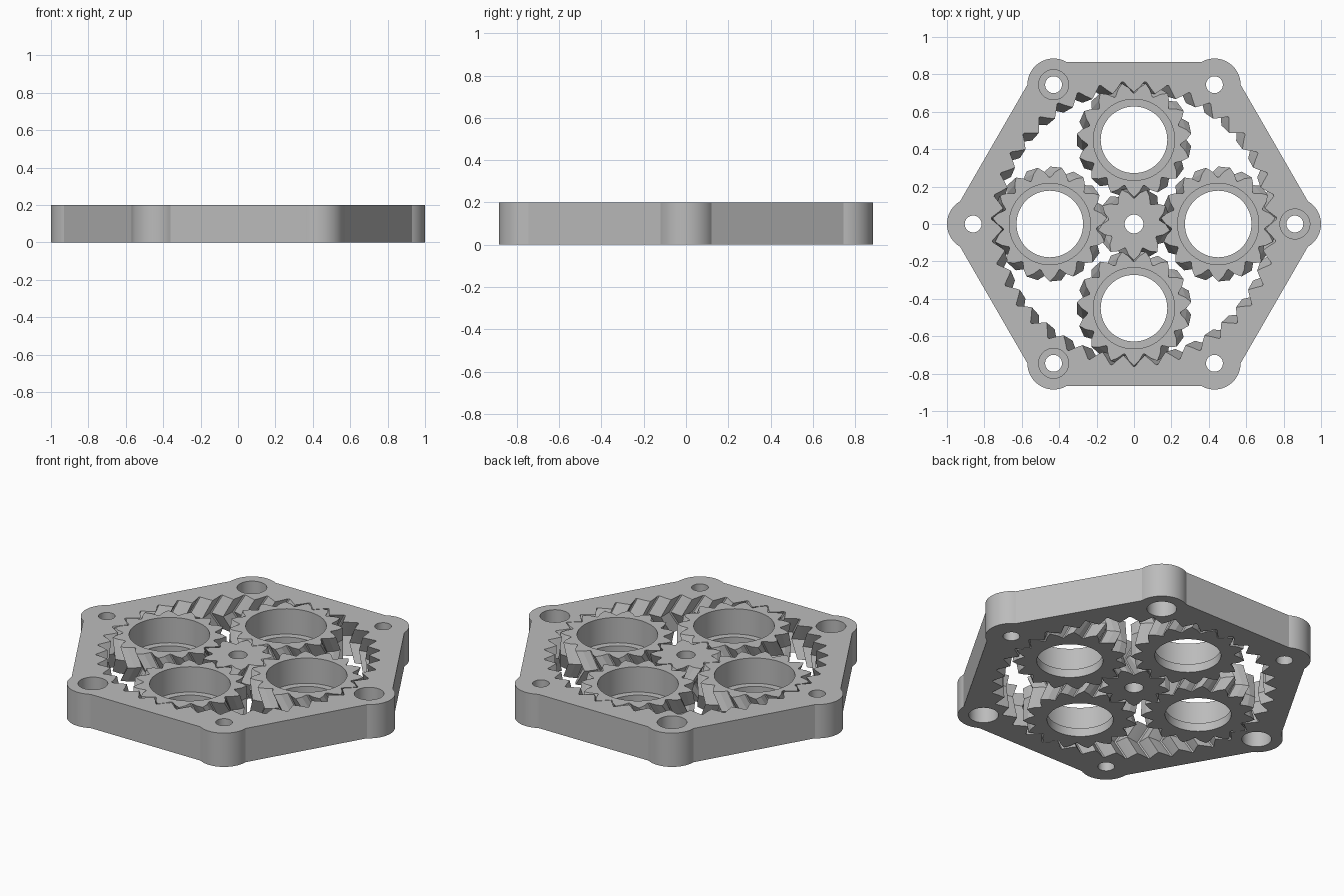
import bpy, bmesh
from math import pi, sin, cos, tan, radians

if "Cube" in bpy.data.objects:
    bpy.data.objects.remove(bpy.data.objects["Cube"])

HEIGHT = 0.2
ORBIT = 0.45                      # distance from sun centre to planet centre
SUN, PLANET = 9, 15               # tooth counts
RING = SUN + 2 * PLANET
MODULE = ORBIT / (SUN + PLANET)   # pitch radius per tooth
HELIX = radians(30)

grey = bpy.data.materials.new("grey plastic")
grey.use_nodes = True
grey.diffuse_color = (0.5, 0.5, 0.5, 1)
grey.node_tree.nodes["Principled BSDF"].inputs["Base Color"].default_value = (0.5, 0.5, 0.5, 1)


def circle(radius, z, x=0, y=0, steps=64):
    return [(x + radius * cos(2 * pi * i / steps), y + radius * sin(2 * pi * i / steps), z)
            for i in range(steps)]


def tooth_ring(teeth, phase, z, tip, root):
    """One cross-section of pointed teeth with slightly rounded flanks."""
    r, pitch = MODULE * teeth, 2 * pi / teeth
    steps = [(0, r + tip), (0.24, r), (0.46, r + root), (0.54, r + root), (0.76, r)]
    return [(rad * cos(phase + (k + f) * pitch), rad * sin(phase + (k + f) * pitch), z)
            for k in range(teeth) for f, rad in steps]


def herringbone(teeth, phase, hand, tip, root):
    """Tooth wall that twists to mid height and back again."""
    twist = hand * tan(HELIX) * HEIGHT / 2 / (MODULE * teeth)
    return [tooth_ring(teeth, phase, 0, tip, root),
            tooth_ring(teeth, phase + twist, HEIGHT / 2, tip, root),
            tooth_ring(teeth, phase, HEIGHT, tip, root)]


def bore(levels, x=0, y=0):
    """Stepped hole from (radius, z) pairs."""
    return [circle(r, z, x, y) for r, z in levels]


def build(name, walls, location=(0, 0, 0)):
    """Skin each wall, then cap the bottom and top around the holes."""
    bm = bmesh.new()
    caps = ([], [])
    for wall in walls:
        rings = [[bm.verts.new(p) for p in ring] for ring in wall]
        n = len(rings[0])
        for low, high in zip(rings, rings[1:]):
            for i in range(n):
                j = (i + 1) % n
                bm.faces.new((low[i], low[j], high[j], high[i]))
        for cap, ring in zip(caps, (rings[0], rings[-1])):
            cap += [bm.edges.get((ring[i], ring[(i + 1) % n])) for i in range(n)]
    for cap in caps:
        bmesh.ops.triangle_fill(bm, edges=cap, use_beauty=True)
    bmesh.ops.recalc_face_normals(bm, faces=bm.faces)
    mesh = bpy.data.meshes.new(name)
    bm.to_mesh(mesh)
    bm.free()
    mesh.materials.append(grey)
    obj = bpy.data.objects.new(name, mesh)
    obj.location = location
    bpy.context.collection.objects.link(obj)
    bpy.ops.object.select_all(action='DESELECT')
    obj.select_set(True)
    bpy.context.view_layer.objects.active = obj
    bpy.ops.object.shade_smooth_by_angle(angle=radians(12))


# Hexagonal frame: rounded bosses joined by straight sides
BOSS_R, BOSS_AT = 0.14, 0.86
corners = [k * pi / 3 for k in range(6)]


def outline(z):
    return [(BOSS_AT * cos(a) + BOSS_R * cos(a + radians(d)),
             BOSS_AT * sin(a) + BOSS_R * sin(a + radians(d)), z)
            for a in corners for d in range(-60, 61, 6)]


frame = [[outline(0), outline(HEIGHT)],
         herringbone(RING, pi / 2, 1, -0.027, 0.031)]

# Screw holes, recessed alternately from above and below
SMALL, WIDE, MID = 0.045, 0.08, HEIGHT / 2
for k, a in enumerate(corners):
    low, high = (SMALL, WIDE) if k % 2 == 0 else (WIDE, SMALL)
    frame.append(bore([(low, 0), (low, MID), (high, MID), (high, HEIGHT)],
                      BOSS_AT * cos(a), BOSS_AT * sin(a)))
build("ring_gear_frame", frame)

# Sun gear
build("sun_gear", [herringbone(SUN, -pi / 2, -1, 0.026, -0.031),
                   bore([(0.05, 0), (0.05, HEIGHT)])])

# Planet gears with bearing pockets open at the top
pocket = [(0.178, 0), (0.178, 0.05), (0.217, 0.05), (0.217, HEIGHT)]
for side, x, y, phase in (("left", 1, 0, 6), ("right", -1, 0, 174),
                          ("back", 0, 1, -90), ("front", 0, -1, -90)):
    build(side + "_planet_gear",
          [herringbone(PLANET, radians(phase), 1, 0.026, -0.031), bore(pocket)],
          (x * ORBIT, y * ORBIT, 0))
